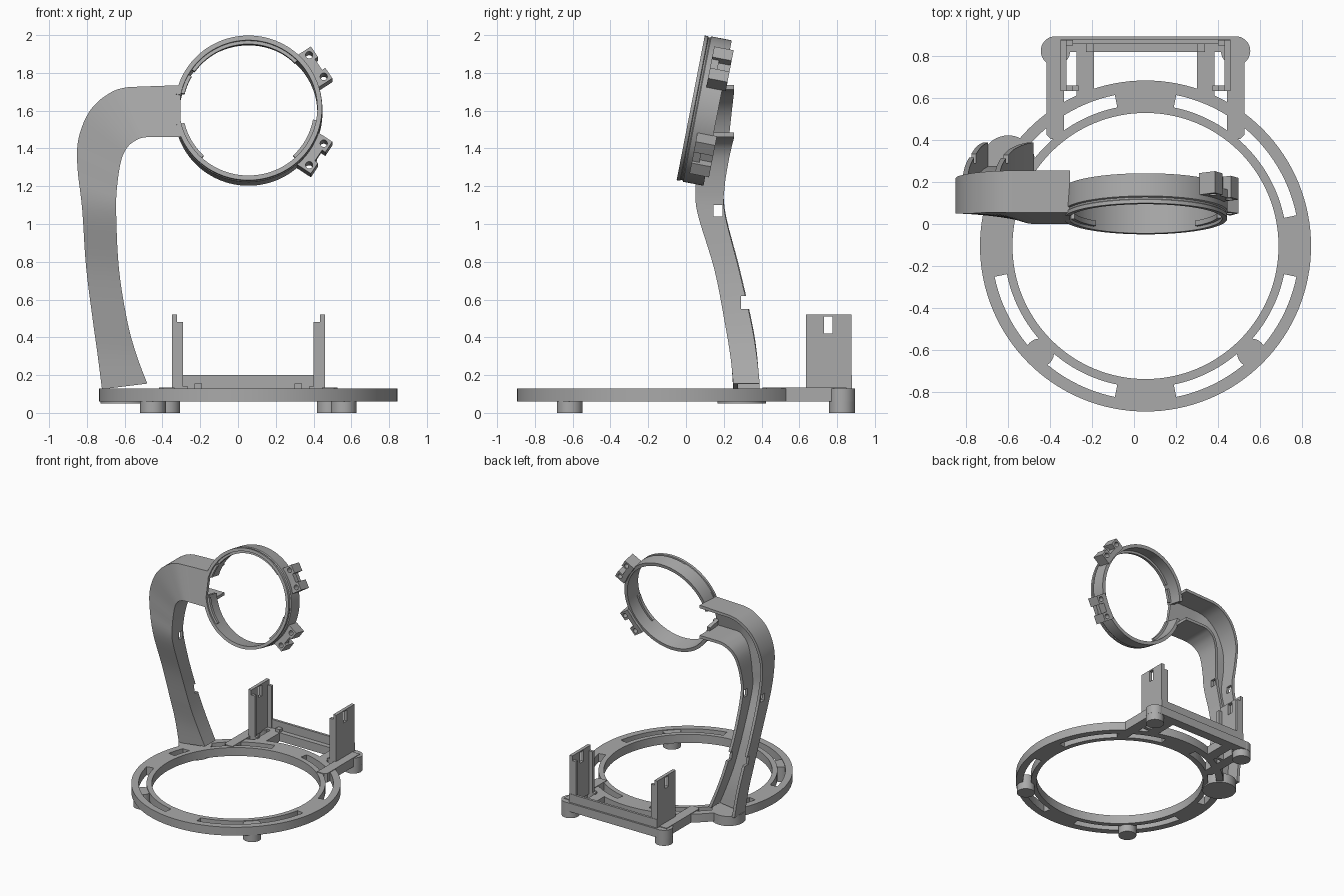
import bpy, bmesh, math
from mathutils import Matrix, Vector

old = bpy.data.objects.get("Cube")
if old:
    bpy.data.objects.remove(old)

CX, CY = 0.055, -0.105
grey = bpy.data.materials.new("plain grey")
grey.use_nodes = True
COLOUR = (0.4, 0.4, 0.4, 1)
grey.diffuse_color = COLOUR
grey.node_tree.nodes["Principled BSDF"].inputs["Base Color"].default_value = COLOUR


def finish(name, bm, matrix=None):
    bmesh.ops.recalc_face_normals(bm, faces=bm.faces)
    mesh = bpy.data.meshes.new(name)
    bm.to_mesh(mesh)
    bm.free()
    if matrix is not None:
        mesh.transform(matrix)
    mesh.materials.append(grey)
    obj = bpy.data.objects.new(name, mesh)
    bpy.context.collection.objects.link(obj)
    return obj


def loft(name, rings, closed=False, matrix=None):
    """Skin a list of equal point loops, capped unless closed."""
    bm = bmesh.new()
    loops = [[bm.verts.new(p) for p in ring] for ring in rings]
    n = len(loops[0])
    pairs = list(zip(loops, loops[1:]))
    if closed:
        pairs.append((loops[-1], loops[0]))
    for a, b in pairs:
        for i in range(n):
            j = (i + 1) % n
            bm.faces.new((a[i], a[j], b[j], b[i]))
    if not closed:
        bm.faces.new(loops[0])
        bm.faces.new(loops[-1])
    return finish(name, bm, matrix)


def box(name, x, y, z, matrix=None):
    x, y, z = sorted(x), sorted(y), sorted(z)
    rings = [[(x[0], y[0], h), (x[1], y[0], h), (x[1], y[1], h), (x[0], y[1], h)] for h in z]
    return loft(name, rings, False, matrix)


def band(name, profile, start, end, steps, matrix=None):
    """Sweep an (r, z) profile round the z axis, in degrees."""
    full = end - start >= 360
    rings = []
    for k in range(steps if full else steps + 1):
        a = math.radians(start + (end - start) * k / steps)
        rings.append([(r * math.cos(a), r * math.sin(a), z) for r, z in profile])
    return loft(name, rings, full, matrix)


def rect(r0, r1, z0, z1):
    return [(r0, z0), (r1, z0), (r1, z1), (r0, z1)]


def cylinder(name, x, y, r, z0, z1, matrix=None):
    circle = [2 * math.pi * k / 40 for k in range(40)]
    rings = [[(x + r * math.cos(a), y + r * math.sin(a), h) for a in circle] for h in (z0, z1)]
    return loft(name, rings, False, matrix)


def cut(obj, cutters):
    for c in cutters:
        mod = obj.modifiers.new("cut", 'BOOLEAN')
        mod.object = c
        mod.solver = 'EXACT'
    bpy.context.view_layer.update()
    graph = bpy.context.evaluated_depsgraph_get()
    mesh = bpy.data.meshes.new_from_object(obj.evaluated_get(graph))
    obj.modifiers.clear()
    obj.data = mesh
    for c in cutters:
        bpy.data.objects.remove(c)


# Slotted base ring
base_at = Matrix.Translation((CX, CY, 0))
base = band("base_ring", rect(0.635, 0.79, 0.06, 0.13), 0, 360, 128, base_at)
cut(base, [band("slot", rect(0.675, 0.735, 0, 0.2), q + 11.5, q + 78.5, 24, base_at)
           for q in range(0, 360, 90)])

# Rear bracket, one side at a time
box("rear_beam", (-0.375, 0.485), (0.82, 0.895), (0.06, 0.13))
box("rear_crossbar", (-0.35, 0.46), (0.86, 0.88), (0.12, 0.2))
for s, side in ((-1, "right"), (1, "left")):
    def span(a, b):
        return (CX + s * a, CX + s * b)

    cylinder(side + "_front_foot", CX + s * 0.505, -0.615, 0.068, 0, 0.125)
    cylinder(side + "_rear_foot", CX + s * 0.43, 0.826, 0.068, 0, 0.06)
    cylinder(side + "_rear_corner", CX + s * 0.43, 0.826, 0.07, 0.06, 0.13)
    x0, x1 = span(0.39, 0.472)
    c = 0.02 * s
    outline = [(x0, 0.405), (x1 - c, 0.405), (x1, 0.425), (x1, 0.85), (x0, 0.85)]
    loft(side + "_rail", [[(x, y, h) for x, y in outline] for h in (0.06, 0.135)])
    box(side + "_bridge_pad", span(0.245, 0.33), (0.61, 0.84), (0.06, 0.13))
    box(side + "_pad_stop", span(0.245, 0.285), (0.82, 0.865), (0.12, 0.155))
    box(side + "_bridge_flange", span(0.32, 0.4), (0.635, 0.66), (0.06, 0.14))
    # Upright holder with a window and two edge flanges
    plate = box(side + "_upright", span(0.378, 0.405), (0.635, 0.877), (0.12, 0.52))
    cut(plate, [box("window", span(0.3, 0.5), (0.73, 0.775), (0.42, 0.51))])
    box(side + "_upright_front_flange", span(0.345, 0.38), (0.635, 0.66), (0.13, 0.48))
    box(side + "_upright_rear_flange", span(0.345, 0.38), (0.852, 0.877), (0.13, 0.48))

# Disc under the arm
cylinder("arm_foot", -0.6, 0.295, 0.128, 0.05, 0.13)

# Arm: outer x, outer z, inner x, inner z, front y outer, front y inner, back y
stations = [Vector(v) for v in (
    (-0.72, 0.125, -0.48, 0.155, 0.25, 0.25, 0.39),
    (-0.745, 0.32, -0.535, 0.3, 0.235, 0.235, 0.375),
    (-0.77, 0.5, -0.585, 0.48, 0.205, 0.205, 0.345),
    (-0.805, 0.78, -0.63, 0.76, 0.15, 0.15, 0.28),
    (-0.825, 1.08, -0.645, 1.06, 0.06, 0.06, 0.205),
    (-0.85, 1.3, -0.64, 1.2, 0.05, 0.05, 0.205),
    (-0.845, 1.45, -0.62, 1.33, 0.05, 0.045, 0.225),
    (-0.79, 1.59, -0.59, 1.4, 0.05, 0.03, 0.24),
    (-0.7, 1.68, -0.545, 1.44, 0.055, 0.015, 0.25),
    (-0.58, 1.725, -0.48, 1.46, 0.055, 0, 0.255),
    (-0.305, 1.735, -0.305, 1.46, 0.055, 0, 0.255))]


def spline(points, steps):
    result = []
    for i in range(len(points) - 1):
        p, q = points[i], points[i + 1]
        m0 = (q - points[max(i - 1, 0)]) / 2
        m1 = (points[min(i + 2, len(points) - 1)] - p) / 2
        if i == len(points) - 2:
            m0, m1 = q - p, q - p
        for k in range(steps):
            t = k / steps
            result.append(p * (2 * t**3 - 3 * t**2 + 1) + m0 * (t**3 - 2 * t**2 + t)
                          + q * (3 * t**2 - 2 * t**3) + m1 * (t**3 - t**2))
    return result + [points[-1]]


def channel(v, wall=0.024):
    ox, oz, ix, iz, fo, fi, back = v
    o, i = Vector((ox, oz)), Vector((ix, iz))
    d = (i - o).normalized() * wall
    section = [(o, fo), (i, fi), (i, back), (i - d, back),
               (i - d, fi + wall), (o + d, fo + wall), (o + d, back), (o, back)]
    return [(p.x, y, p.y) for p, y in section]


arm = loft("arm", [channel(v) for v in spline(stations, 5)])
cut(arm, [box("cable_hole", (-1, -0.4), (0.145, 0.193), (1.04, 1.1)),
          box("cable_notch", (-1, -0.4), (0.29, 0.45), (0.55, 0.62))])

# Tilted head ring, local z points to the front
head_at = Matrix.Translation((CX, 0.025, 1.615)) @ Matrix.Rotation(math.radians(79), 4, 'X')
rim = [(0.365, -0.145), (0.392, -0.145), (0.392, -0.035), (0.384, -0.03),
       (0.384, -0.022), (0.39, -0.018), (0.39, 0), (0.365, 0)]
band("head_ring", rim, -169, 169, 110, head_at)
for name, a, b in (("top", 45, 145), ("upper_arm", 150, 167),
                   ("lower_arm", 193, 227), ("lower", 313, 350)):
    band(name + "_lip", rect(0.347, 0.37, -0.04, -0.015), a, b, 30, head_at)

# Clips with bolt holes on the open side of the head ring
for name, angle in (("upper_clip", 33.5), ("lower_clip", -33.5)):
    at = head_at @ Matrix.Rotation(math.radians(angle), 4, 'Z')
    clip = box(name, (0.375, 0.465), (-0.103, 0.103), (-0.165, -0.06), at)
    cutters = [cylinder("bolt_hole", 0.432, t, 0.019, -0.2, 0, at) for t in (-0.07, 0.07)]
    cutters.append(box("clip_gap", (0.42, 0.5), (-0.035, 0.035), (-0.2, -0.1), at))
    cutters.append(box("clip_front_step", (0.445, 0.5), (-0.035, 0.035), (-0.12, 0), at))
    cutters.append(cylinder("ring_clearance", 0, 0, 0.38, -0.3, 0.1, head_at))
    cut(clip, cutters)

# Smooth curved faces, keep hard edges
bpy.ops.object.select_all(action='DESELECT')
for obj in bpy.context.collection.objects:
    if obj.type == 'MESH' and grey.name in obj.data.materials:
        obj.select_set(True)
        bpy.context.view_layer.objects.active = obj
bpy.ops.object.shade_smooth_by_angle(angle=math.radians(30))
